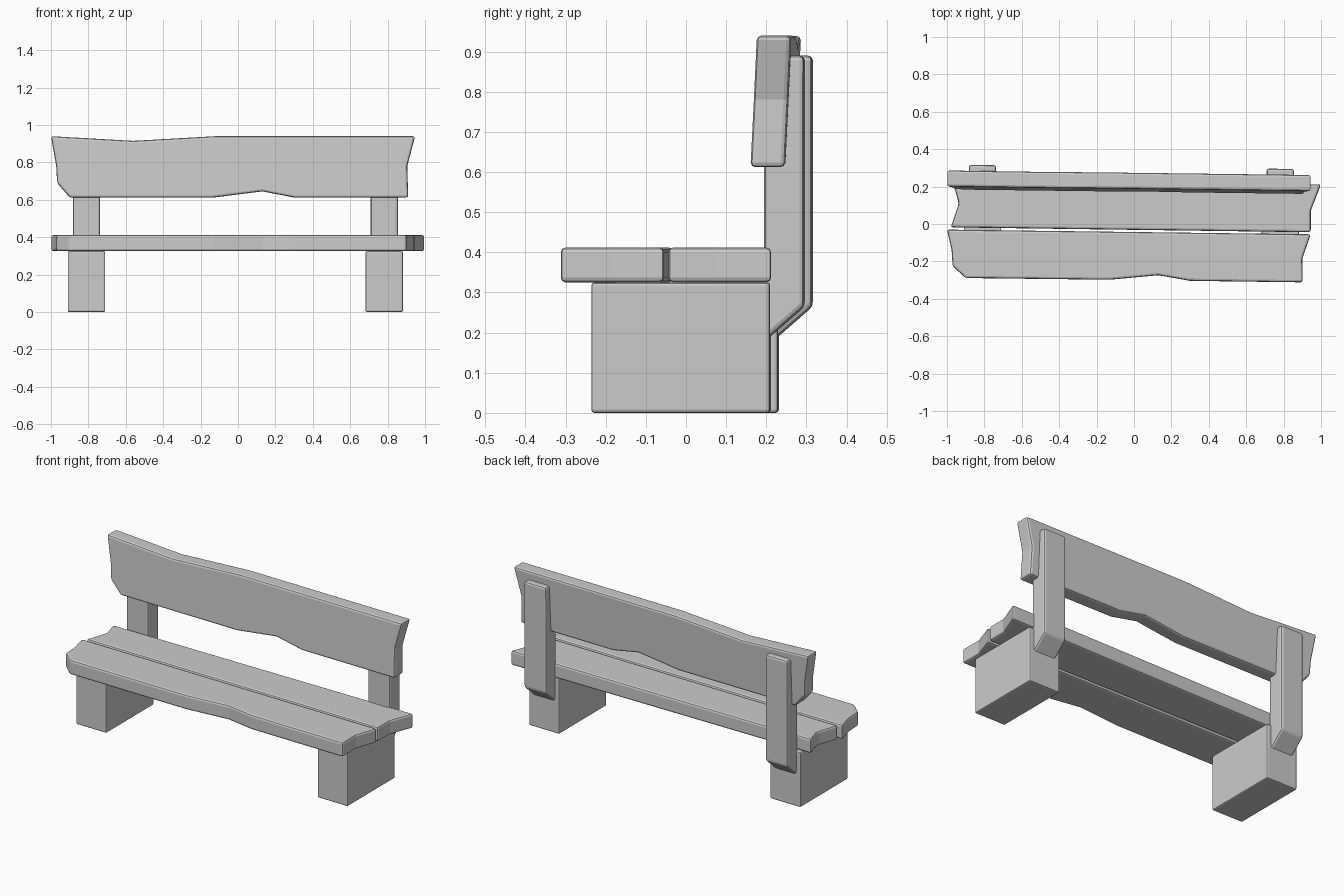
import bpy, bmesh

if "Cube" in bpy.data.objects:
    bpy.data.objects.remove(bpy.data.objects["Cube"])

grey = bpy.data.materials.new("plain grey")
grey.diffuse_color = (0.6, 0.6, 0.6, 1)
grey.use_nodes = True
grey.node_tree.nodes["Principled BSDF"].inputs["Base Color"].default_value = grey.diffuse_color

YAW = -0.0125  # the whole bench is turned very slightly


def slab(name, outline, place, low, high, bevel=0.012):
    """Extrude an outline from low to high; place(u, v, w) gives the 3D point."""
    bm = bmesh.new()
    a = [bm.verts.new(place(u, v, low)) for u, v in outline]
    b = [bm.verts.new(place(u, v, high)) for u, v in outline]
    n = len(outline)
    bm.faces.new(a)
    bm.faces.new(b[::-1])
    for i in range(n):
        j = (i + 1) % n
        bm.faces.new((a[j], a[i], b[i], b[j]))
    bmesh.ops.recalc_face_normals(bm, faces=bm.faces[:])
    mesh = bpy.data.meshes.new(name)
    bm.to_mesh(mesh)
    bm.free()
    mesh.materials.append(grey)
    ob = bpy.data.objects.new(name, mesh)
    bpy.context.collection.objects.link(ob)
    mod = ob.modifiers.new("rounded edges", "BEVEL")
    mod.width = bevel
    mod.segments = 2
    mod.limit_method = "ANGLE"
    mod.angle_limit = 0.5
    return ob


def flat(u, v, w):          # outline seen from above
    return (u, v, w)


def side(u, v, w):          # outline seen from the right, following the yaw
    return (w, u + YAW * w, v)


def leaning(u, v, w):       # outline seen from the front, leaning backwards
    return (u, 0.223 + w + 0.05 * (v - 0.775) + YAW * u, v)


# Seat planks with natural wavy edges
front_plank = [(-1.0, -0.03), (0.945, -0.055), (0.9, -0.185), (0.902, -0.312),
               (0.3, -0.304), (0.13, -0.274), (-0.13, -0.298), (-0.9, -0.289),
               (-0.97, -0.225), (-0.975, -0.14)]
rear_plank = [(-0.98, -0.018), (0.945, -0.044), (0.945, 0.07), (1.0, 0.212),
              (-0.965, 0.212), (-0.937, 0.11)]
slab("front_seat_plank", front_plank, flat, 0.325, 0.412)
slab("rear_seat_plank", rear_plank, flat, 0.325, 0.412)

# Backrest board
backrest = [(-1.0, 0.94), (-0.56, 0.915), (-0.12, 0.94), (0.947, 0.94),
            (0.905, 0.78), (0.91, 0.612), (0.3, 0.612), (0.13, 0.645),
            (-0.13, 0.612), (-0.9, 0.612), (-0.967, 0.69), (-0.972, 0.78)]
slab("backrest", backrest, leaning, -0.043, 0.043)

# Block legs and the cranked posts that carry the backrest
leg = [(-0.225, 0.0), (0.22, 0.0), (0.22, 0.325), (-0.225, 0.325)]
post = [(0.205, 0.89), (0.305, 0.89), (0.305, 0.265), (0.15, 0.13),
        (0.08, 0.2), (0.205, 0.31)]
for label, x in (("left", -0.81), ("right", 0.782)):
    slab(label + "_leg", leg, side, x - 0.1, x + 0.1, 0.008)
    slab(label + "_post", post, side, x - 0.073, x + 0.073)
